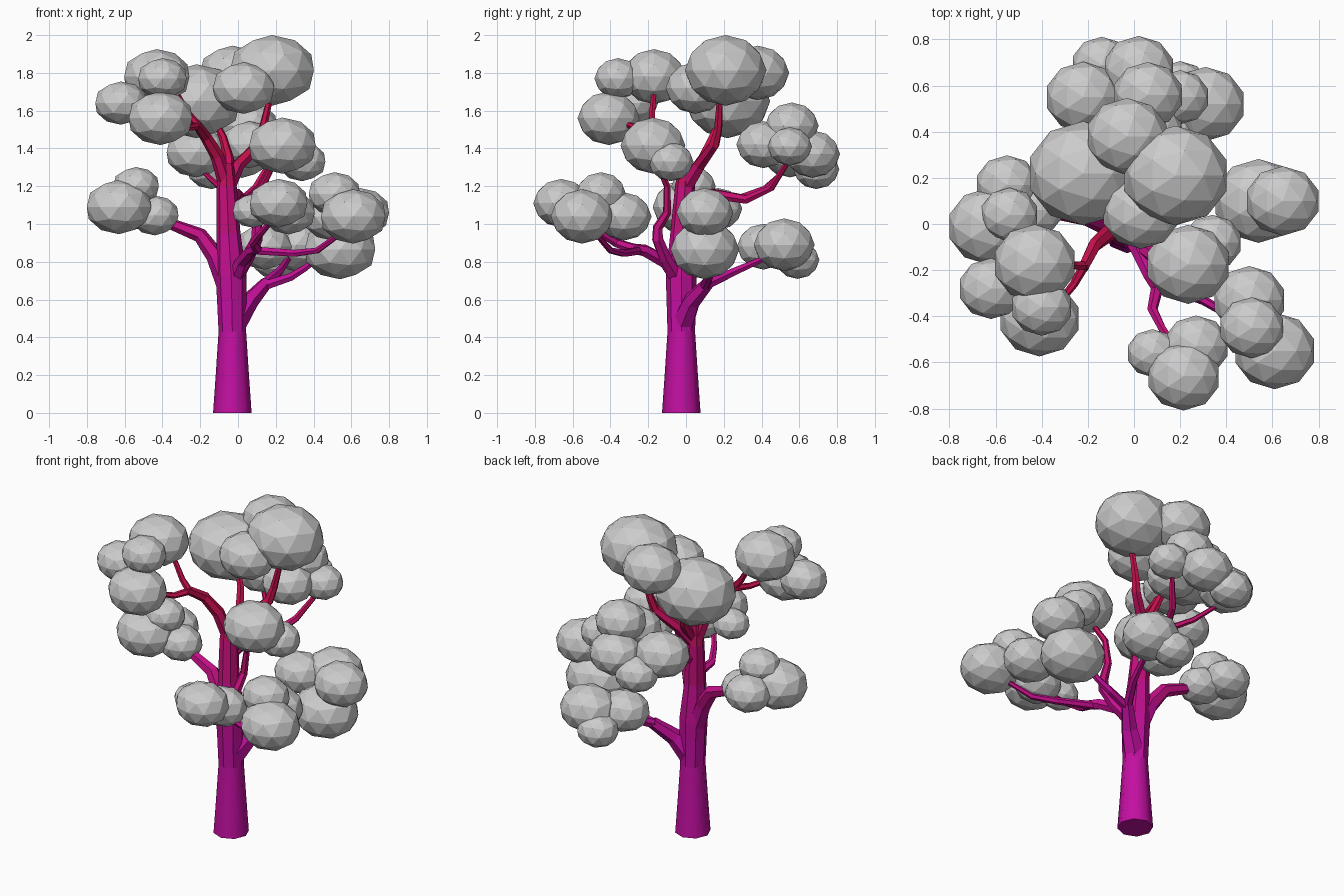
import bpy, bmesh, math
from mathutils import Vector

# Bark colours, magenta at the base to crimson at the tips
BARK = []
for i in range(8):
    t = i / 7
    m = bpy.data.materials.new("bark_%d" % i)
    m.diffuse_color = (0.55, 0.005, 0.36 - 0.29 * t, 1)
    BARK.append(m)


def finish(name, bm):
    me = bpy.data.meshes.new(name)
    bmesh.ops.recalc_face_normals(bm, faces=bm.faces[:])
    bm.to_mesh(me)
    bm.free()
    ob = bpy.data.objects.new(name, me)
    bpy.context.collection.objects.link(ob)
    return ob


def tube(name, pts, r0=None, r1=None, radii=None, sides=6, smooth_below=0):
    """Tapered limb through the points, coloured by height."""
    pts = [Vector(p) for p in pts]
    n = len(pts)
    if radii is None:
        radii = [r0 + (r1 - r0) * i / (n - 1) for i in range(n)]
    bm = bmesh.new()
    rings = []
    u = Vector((1, 0, 0)) if abs((pts[-1] - pts[0]).normalized().x) < 0.8 else Vector((0, 1, 0))
    for i, p in enumerate(pts):
        d = (pts[min(i + 1, n - 1)] - pts[max(i - 1, 0)]).normalized()
        u = (u - d * u.dot(d)).normalized()
        v = d.cross(u)
        rings.append([bm.verts.new(p + radii[i] * (math.cos(a) * u + math.sin(a) * v))
                      for a in [2 * math.pi * k / sides for k in range(sides)]])
    for a, b in zip(rings, rings[1:]):
        for k in range(sides):
            j = (k + 1) % sides
            bm.faces.new((a[k], a[j], b[j], b[k]))
    bm.faces.new(rings[0][::-1])
    bm.faces.new(rings[-1])
    for f in bm.faces:
        z = f.calc_center_median().z
        f.material_index = max(0, min(7, int((z - 0.5) / 1.0 * 8)))
        f.smooth = z < smooth_below and len(f.verts) == 4
    ob = finish(name, bm)
    for m in BARK:
        ob.data.materials.append(m)


def foliage(name, blobs):
    """Cluster of slightly flattened low-poly balls: x, y, z, radius."""
    bm = bmesh.new()
    for x, y, z, r in blobs:
        vs = bmesh.ops.create_icosphere(bm, subdivisions=2, radius=r)["verts"]
        bmesh.ops.scale(bm, vec=(1.12, 1.04, 0.9), verts=vs)
        bmesh.ops.translate(bm, vec=(x, y, z), verts=vs)
    finish(name, bm)


# Trunk
tube("trunk", [(-.03, -.025, 0), (-.03, -.025, .2), (-.03, -.025, .43), (-.033, -.025, .6),
               (-.036, -.025, .72), (-.05, -.02, .95), (-.06, -.005, 1.2), (-.06, 0, 1.32)],
     radii=[.102, .088, .073, .078, .082, .063, .053, .036], sides=8, smooth_below=.5)

# Limbs
tube("left_branch", [(-.05, -.02, .66), (-.12, .0, .83), (-.2, .03, .94),
                     (-.34, .05, .995), (-.43, .06, 1.05)], .058, .022)
tube("upper_left_branch", [(-.06, 0, 1.2), (-.11, -.04, 1.36), (-.17, -.09, 1.46),
                           (-.22, -.19, 1.53)], .042, .025)
tube("upper_left_twig_high", [(-.21, -.18, 1.52), (-.26, -.18, 1.58), (-.33, -.17, 1.7)], .022, .014)
tube("upper_left_twig_low", [(-.21, -.17, 1.52), (-.26, -.26, 1.51), (-.34, -.36, 1.54)], .022, .014)
tube("top_right_branch", [(-.06, -.01, 1.18), (0, .07, 1.31), (.11, .15, 1.42), (.13, .17, 1.5),
                          (.17, .18, 1.67)], .042, .016)
tube("top_left_branch", [(-.05, 0, 1.22), (-.05, .09, 1.35), (-.08, .14, 1.46), (-.14, .19, 1.57)],
     .035, .015)
tube("front_upright_branch", [(-.01, -.05, .72), (.05, -.11, .82), (.1, -.15, .92), (.1, -.15, .98),
                              (.11, -.1, 1.06), (.13, -.1, 1.2), (.2, -.16, 1.34)], .04, .014)
tube("back_branch", [(-.05, 0, 1.1), (-.01, .14, 1.16), (.03, .32, 1.13), (.09, .45, 1.19),
                     (.17, .54, 1.33)], .036, .014)
tube("back_twig", [(.02, .29, 1.14), (-.09, .42, 1.19), (-.2, .53, 1.29)], .02, .012)
tube("low_right_branch", [(-.02, -.02, .47), (.06, .03, .59), (.15, .12, .69)], .065, .034)
tube("low_back_twig", [(.14, .11, .68), (.22, .26, .75), (.27, .42, .82)], .03, .016)
tube("low_right_twig", [(.13, .1, .67), (.28, .12, .72), (.36, .11, .77), (.45, .1, .85)], .028, .015)
tube("low_front_branch", [(-.02, -.04, .7), (.02, -.11, .8), (.07, -.22, .86), (.1, -.28, .87),
                          (.08, -.37, .9), (.12, -.45, .95), (.19, -.55, 1.03)], .042, .014)
tube("low_front_twig", [(.08, -.25, .86), (.3, -.33, .845), (.42, -.4, .86), (.53, -.47, .94)], .024, .014)

# Foliage clusters
foliage("foliage_top", [(.18, .21, 1.813, .208), (-.22, .22, 1.65, .217),
                        (-.03, .38, 1.8, .16), (.03, .05, 1.72, .152)])
foliage("foliage_upper_front", [(.235, -.175, 1.415, .165), (.34, -.08, 1.33, .115)])
foliage("foliage_left", [(-.63, -.01, 1.09, .16), (-.54, .04, 1.2, .113),
                         (-.55, .17, 1.08, .123), (-.44, .06, 1.045, .117)])
foliage("foliage_upper_left", [(-.43, -.17, 1.78, .162), (-.4, -.36, 1.77, .12),
                               (-.62, -.28, 1.64, .127), (-.41, -.41, 1.56, .158)])
foliage("foliage_back", [(-.22, .55, 1.38, .148), (.06, .56, 1.52, .137), (.02, .67, 1.37, .14),
                         (-.14, .69, 1.29, .117), (.2, .55, 1.41, .113), (.06, .41, 1.42, .138)])
foliage("foliage_low_back", [(.31, .52, .89, .155), (.14, .41, .88, .135), (.2, .59, .81, .112)])
foliage("foliage_right", [(.54, .1, .865, .175), (.645, .1, 1.06, .145)])
foliage("foliage_front_right", [(.61, -.55, 1.04, .16), (.51, -.45, 1.16, .127), (.5, -.33, 1.04, .142)])
foliage("foliage_front", [(.215, -.66, 1.11, .143), (.27, -.53, 1.06, .128), (.08, -.56, 1.07, .1)])
